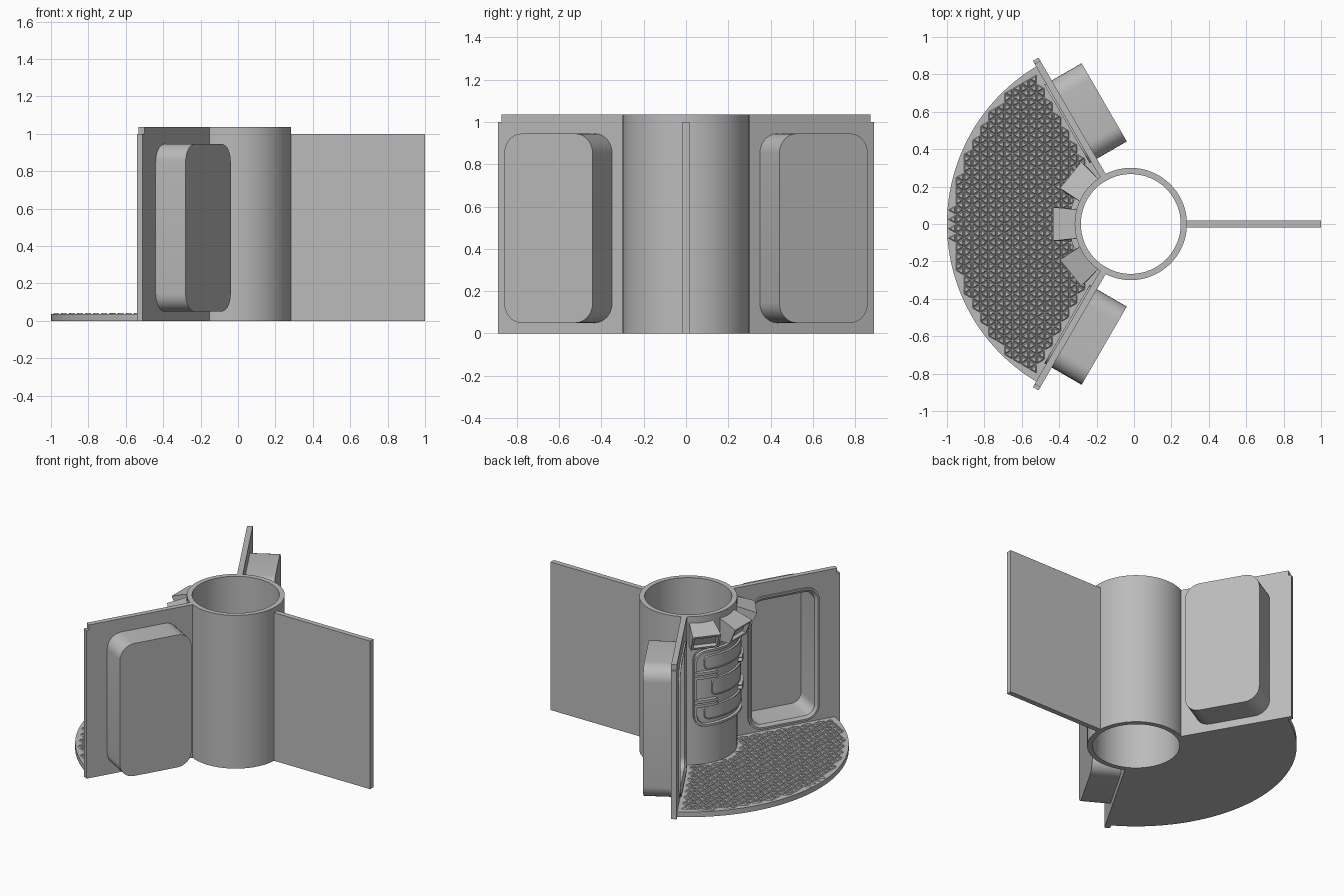
import bpy, bmesh, math
from math import cos, sin, pi, radians

if "Cube" in bpy.data.objects:
    bpy.data.objects.remove(bpy.data.objects["Cube"], do_unlink=True)

CX = -0.017          # hub axis
H, T = 1.035, 0.0175  # full height, half wall thickness

grey = bpy.data.materials.new("plain grey")
grey.use_nodes = True
grey.diffuse_color = (0.5, 0.5, 0.5, 1)
grey.node_tree.nodes["Principled BSDF"].inputs["Base Color"].default_value = (0.5, 0.5, 0.5, 1)


def polar(r, a, z):
    return (CX + r * cos(a), r * sin(a), z)


def finish(name, bm, smooth=True):
    bmesh.ops.recalc_face_normals(bm, faces=bm.faces)
    me = bpy.data.meshes.new(name)
    bm.to_mesh(me)
    bm.free()
    if smooth:
        me.shade_smooth()
        me.set_sharp_from_angle(angle=radians(30))
    me.materials.append(grey)
    ob = bpy.data.objects.new(name, me)
    bpy.context.collection.objects.link(ob)
    return ob


def loft(name, rings, closed=False):
    """Skin a list of equal rings; cap the ends unless the rings close up."""
    bm = bmesh.new()
    vs = [[bm.verts.new(p) for p in ring] for ring in rings]
    n = len(vs[0])
    for a, b in zip(vs, vs[1:] + (vs[:1] if closed else [])):
        for i in range(n):
            j = (i + 1) % n
            bm.faces.new((a[i], a[j], b[j], b[i]))
    if not closed:
        bm.faces.new(vs[0])
        bm.faces.new(vs[-1])
    return finish(name, bm)


def rounded_rect(u0, u1, z0, z1, r, steps=8):
    pts = []
    corners = ((u1 - r, z1 - r), (u0 + r, z1 - r), (u0 + r, z0 + r), (u1 - r, z0 + r))
    for k, (cu, cz) in enumerate(corners):
        for i in range(steps + 1):
            a = (k + i / steps) * pi / 2
            pts.append((cu + r * cos(a), cz + r * sin(a)))
    return pts


# Hub tube
def circle(r, z, n=64):
    return [polar(r, 2 * pi * i / n, z) for i in range(n)]


loft("hub_tube", [circle(0.3, 0), circle(0.3, H), circle(0.267, H), circle(0.267, 0)], True)

# Plain fin
loft("plain_fin", [[(x, -T, 0), (x, T, 0), (x, T, 1), (x, -T, 1)] for x in (0.27, 1.0)])


# Side walls with a rounded opening and a hollow locker behind each
def wall_point(s, u, n, z):
    return (CX - 0.5 * u + 0.866 * n, s * (0.866 * u + 0.5 * n), z)


def locker_outline(inset):
    return rounded_rect(0.393 + inset, 0.876 - inset, 0.05 + inset, 0.945 - inset, 0.095 - inset)


def side_wall(name, s):
    outer = [(0.28, 0), (1.017, 0), (1.017, 1), (0.998, 1), (0.998, H), (0.28, H)]
    bm = bmesh.new()
    edges = []
    for loop in (outer, locker_outline(0.015)):
        vs = [bm.verts.new(wall_point(s, u, -T, z)) for u, z in loop]
        edges += [bm.edges.new((vs[i - 1], vs[i])) for i in range(len(vs))]
    bmesh.ops.triangle_fill(bm, use_beauty=True, edges=edges)
    ext = bmesh.ops.extrude_face_region(bm, geom=bm.faces[:])
    moved = [g for g in ext["geom"] if isinstance(g, bmesh.types.BMVert)]
    bmesh.ops.translate(bm, verts=moved, vec=(0.866 * 2 * T, s * T, 0))
    finish(name, bm)


def locker(name, s):
    steps = [(0, 0.202), (0, -0.028), (0.012, -0.028), (0.03, -0.015), (0.03, 0.18)]
    loft(name, [[wall_point(s, u, n, z) for u, z in locker_outline(i)] for i, n in steps])


for side, s in (("back", 1), ("front", -1)):
    side_wall(side + "_wall", s)
    locker(side + "_locker", s)

# Floor sector
arc = [radians(120 + 120 * i / 48) for i in range(49)]
loft("floor_sector", [[polar(0.983, a, z) for a in arc] + [polar(0.28, a, z) for a in reversed(arc)]
                      for z in (0, 0.035)])


# Floor tread: a lattice of small raised triangles
def floor_tread(edge=0.05, top=0.041):
    bm = bmesh.new()
    col = edge * 0.866
    for c in range(-24, 0):
        for k in range(-40, 41):
            d = 1 if (c + k) % 2 else -1
            x, y = (c + 0.5 - d / 6) * col, k * edge / 2
            r, a = math.hypot(x - CX, y), abs(math.atan2(y, x - CX))
            if not 0.32 < r < 0.955 or r * sin(a - radians(120)) < 0.045:
                continue
            low, high = ([bm.verts.new((x + d * q * cos(t), y + q * sin(t), z))
                          for t in (0, 2 * pi / 3, 4 * pi / 3)]
                         for q, z in ((edge * 0.55, 0.034), (edge * 0.3, top)))
            bm.faces.new(high)
            for i in range(3):
                j = (i + 1) % 3
                bm.faces.new((low[i], low[j], high[j], high[i]))
    finish("floor_tread", bm, False)


floor_tread()


# Hooded lamps around the hub, faces tilted down
def lamp(name, a):
    def ring(top, bottom, w):
        out = []
        for (r, z), t in ((top, -w), (top, w), (bottom, w), (bottom, -w)):
            x, y, _ = polar(r, a, z)
            out.append((x - t * sin(a), y + t * cos(a), z))
        return out
    loft(name, [ring((0.27, 1.0), (0.27, 0.84), 0.075),
                ring((0.415, 0.95), (0.37, 0.845), 0.09),
                ring((0.408, 0.935), (0.376, 0.86), 0.076),
                ring((0.385, 0.94), (0.355, 0.87), 0.07)])


for name, deg in (("back", 141), ("middle", 180), ("front", 219)):
    lamp(name + "_lamp", radians(deg))


# Curved hatch on the hub
def curved_plate(name, a0, a1, z0, z1, rad, r1, r0=0.29):
    a0, a1 = radians(a0), radians(a1)
    ra = rad / 0.31
    cols = [(ra * (1 - cos(i * pi / 12)), rad * (1 - sin(i * pi / 12))) for i in range(7)]
    cols = ([(a0 + a, d) for a, d in cols]
            + [(a0 + ra + (a1 - a0 - 2 * ra) * i / 12, 0) for i in range(1, 12)]
            + [(a1 - a, d) for a, d in reversed(cols)])
    loft(name, [[polar(r0, a, z0 + d), polar(r1, a, z0 + d),
                 polar(r1, a, z1 - d), polar(r0, a, z1 - d)] for a, d in cols])


def curved_trim(name, a0, a1, z0, z1, rad, r, thick):
    pts = rounded_rect(radians(a0) * r, radians(a1) * r, z0, z1, rad, 5)
    path = []
    for i, (u, z) in enumerate(pts):
        v, w = pts[(i + 1) % len(pts)]
        n = max(1, int(abs(v - u) / 0.03))
        path += [polar(r, (u + (v - u) * k / n) / r, z + (w - z) * k / n) for k in range(n)]
    rings = []
    for i, p in enumerate(path):
        q, m = path[(i + 1) % len(path)], path[i - 1]
        a = math.atan2(p[1], p[0] - CX)
        tu = (q[1] - m[1]) * cos(a) - (q[0] - m[0]) * sin(a)
        tz = q[2] - m[2]
        ln = math.hypot(tu, tz)
        side, up = tz / ln, -tu / ln
        rings.append([polar(r + h * thick, a + side * w * thick / r, p[2] + up * w * thick)
                      for h, w in ((-1, -1), (1, -0.6), (1, 0.6), (-1, 1))])
    loft(name, rings, True)


curved_plate("hatch_panel", 130, 230, 0.29, 0.82, 0.08, 0.313)
curved_trim("hatch_frame", 133, 227, 0.305, 0.805, 0.07, 0.318, 0.012)
for i, (z0, z1, span) in enumerate(((0.68, 0.765, 36), (0.5, 0.61, 27), (0.345, 0.43, 36))):
    curved_plate(f"hatch_plate_{i + 1}", 180 - span, 180 + span, z0, z1, 0.025, 0.322)
    curved_trim(f"hatch_plate_trim_{i + 1}", 180 - span, 180 + span, z0, z1, 0.025, 0.32, 0.006)
for i, z in enumerate((0.445, 0.472, 0.633, 0.66)):
    for side, mid in (("back", 145), ("front", 215)):
        curved_plate(f"{side}_hinge_bar_{i + 1}", mid - 13, mid + 13, z - 0.009, z + 0.009, 0.008, 0.338)
